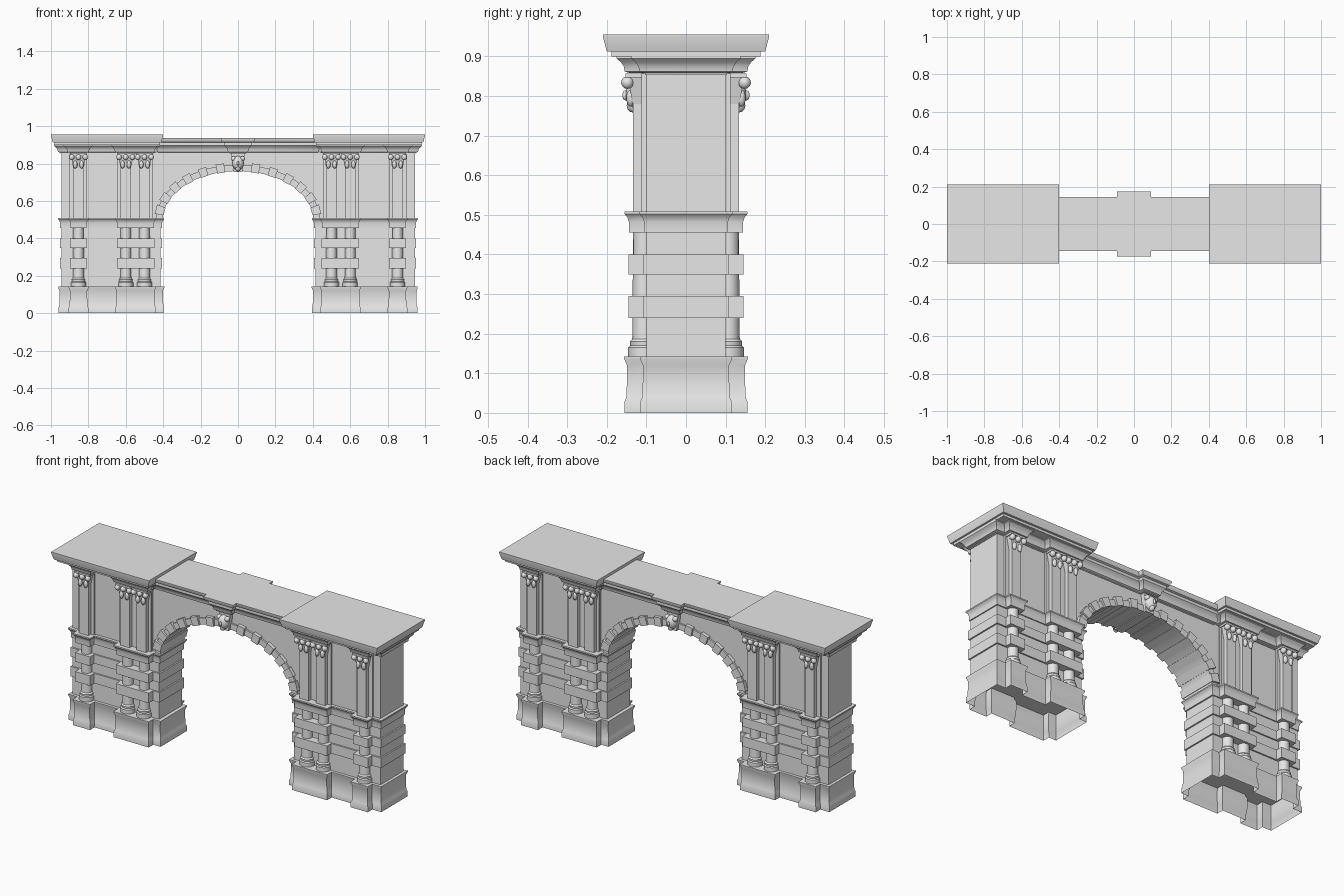
import bpy, bmesh, math

cube = bpy.data.objects.get("Cube")
if cube:
    bpy.data.objects.remove(cube, do_unlink=True)

stone = bpy.data.materials.new("grey_stone")
stone.use_nodes = True
GREY = (0.8, 0.8, 0.8, 1)
stone.diffuse_color = GREY
stone.node_tree.nodes["Principled BSDF"].inputs["Base Color"].default_value = GREY


def finish(bm, name, mirror=(False, False), angle=35):
    """Turn a bmesh into a named stone object, mirrored across x and/or y."""
    bmesh.ops.recalc_face_normals(bm, faces=bm.faces)
    mesh = bpy.data.meshes.new(name)
    bm.to_mesh(mesh)
    bm.free()
    mesh.materials.append(stone)
    ob = bpy.data.objects.new(name, mesh)
    bpy.context.collection.objects.link(ob)
    bpy.ops.object.select_all(action='DESELECT')
    ob.select_set(True)
    bpy.context.view_layer.objects.active = ob
    bpy.ops.object.shade_smooth_by_angle(angle=math.radians(angle))
    if any(mirror):
        mod = ob.modifiers.new("mirror", 'MIRROR')
        mod.use_axis = (mirror[0], mirror[1], False)
        mod.use_mirror_merge = False
    return ob


def plan(x0, x1, d, p=0, zones=()):
    """Stepped outline: a rectangle with projections over the column zones."""
    front = [(x0, -d)]
    for a, b in zones:
        front += [(a, -d), (a, -p), (b, -p), (b, -d)]
    front.append((x1, -d))
    return front + [(x, -y) for x, y in reversed(front)]


def offset(outline, o):
    """Offset a right-angled counter-clockwise outline with mitred corners."""
    out = []
    for i, (x, y) in enumerate(outline):
        px, py = outline[i - 1]
        qx, qy = outline[(i + 1) % len(outline)]
        sign = lambda v: (v > 1e-6) - (v < -1e-6)
        nx = sign(y - py) + sign(qy - y)
        ny = -sign(x - px) - sign(qx - x)
        out.append((x + nx * o, y + ny * o))
    return out


def moulding(name, outline, profile, mirror=(True, False), bottom=True):
    """Sweep a profile of (offset, z) around an outline."""
    bm = bmesh.new()
    rings = [[bm.verts.new((x, y, z)) for x, y in offset(outline, o)] for o, z in profile]
    n = len(outline)
    for lo, hi in zip(rings, rings[1:]):
        for i in range(n):
            j = (i + 1) % n
            bm.faces.new((lo[i], lo[j], hi[j], hi[i]))
    bm.faces.new(rings[-1])
    if bottom:
        bm.faces.new(rings[0][::-1])
    return finish(bm, name, mirror)


def box(bm, x0, x1, y0, y1, z0, z1):
    vs = bmesh.ops.create_cube(bm, size=1)["verts"]
    for v in vs:
        v.co = (x1 if v.co.x > 0 else x0, y1 if v.co.y > 0 else y0, z1 if v.co.z > 0 else z0)
    return vs


def ball(bm, centre, size, seg=10):
    vs = bmesh.ops.create_uvsphere(bm, u_segments=seg, v_segments=seg * 2 // 3, radius=1)["verts"]
    for v in vs:
        v.co = [c + s * k for c, s, k in zip(centre, size, v.co)]


def turned(bm, cx, cy, profile, seg=16):
    """Turned solid from (radius, z) pairs."""
    rings = [[bm.verts.new((cx + r * math.cos(i * math.tau / seg), cy + r * math.sin(i * math.tau / seg), z))
              for i in range(seg)] for r, z in profile]
    for lo, hi in zip(rings, rings[1:]):
        for i in range(seg):
            j = (i + 1) % seg
            bm.faces.new((lo[i], lo[j], hi[j], hi[i]))
    bm.faces.new(rings[-1])


ZONES = [(0.455, 0.64), (0.815, 0.89)]
UPPER_ZONES = [(0.465, 0.64), (0.815, 0.895)]
COLUMNS = (0.5, 0.6, 0.853)
BOTH = (True, True)

# Lower pier: open plinth, core, rusticated bands and impost
moulding("plinth", plan(0.41, 0.945, 0.1, 0.14, ZONES),
         [(0.015, 0), (0.015, 0.03), (0.011, 0.038), (0.009, 0.08), (0.009, 0.12),
          (0.016, 0.136), (0.016, 0.142)], bottom=False)
moulding("lower_pier", plan(0.414, 0.945, 0.1), [(0, 0.14), (0, 0.46)])
for i, (z0, z1) in enumerate([(0.24, 0.295), (0.35, 0.4)]):
    moulding(f"rusticated_band_{i + 1}", plan(0.414, 0.945, 0.1, 0.137, ZONES),
             [(0.008, z0), (0.008, z1)])
moulding("impost", plan(0.412, 0.945, 0.1, 0.138, ZONES),
         [(0.006, 0.455), (0.006, 0.482), (0.01, 0.494), (0.017, 0.502), (0.017, 0.509)])

# Lower half-round columns with turned bases
bm = bmesh.new()
for cx in COLUMNS:
    turned(bm, cx, -0.106, [(0.04, 0.142), (0.04, 0.165), (0.035, 0.17), (0.036, 0.18),
                            (0.03, 0.187), (0.029, 0.2), (0.028, 0.46)])
finish(bm, "lower_columns", BOTH)

# Upper pier with pilasters
moulding("upper_pier", plan(0.455, 0.945, 0.1), [(0, 0.5), (0, 0.86)])
bm = bmesh.new()
for a, b in UPPER_ZONES:
    box(bm, a - 0.008, b + 0.008, -0.112, -0.09, 0.5, 0.857)
for cx in COLUMNS:
    box(bm, cx - 0.028, cx + 0.028, -0.134, -0.1, 0.5, 0.8)
finish(bm, "upper_pilasters", BOTH)

# Capitals: flared bell, leaves, volutes and abacus
bm = bmesh.new()
for cx in COLUMNS:
    for v in box(bm, cx - 0.028, cx + 0.028, -0.134, -0.1, 0.78, 0.848):
        if v.co.z > 0.8:
            v.co.x = cx + (v.co.x - cx) * 1.5
            if v.co.y < -0.12:
                v.co.y = -0.148
    box(bm, cx - 0.046, cx + 0.046, -0.153, -0.1, 0.847, 0.857)
    for k in (-1, 0, 1):
        ball(bm, (cx + k * 0.036, -0.148, 0.834), (0.015, 0.016, 0.016))
    for k in (-1, 1):
        ball(bm, (cx + k * 0.017, -0.14, 0.795), (0.012, 0.011, 0.022), 8)
finish(bm, "capitals", BOTH, 60)

# Pier cornice: broken bed moulding, soffit slab and corona
moulding("bed_moulding", plan(0.455, 0.945, 0.1, 0.137, UPPER_ZONES),
         [(0.004, 0.853), (0.004, 0.858), (0.018, 0.862), (0.02, 0.875), (0.027, 0.885),
          (0.038, 0.895), (0.038, 0.902)])
moulding("soffit_slab", plan(0.42, 0.98, 0.188), [(0, 0.9), (0, 0.915)])
moulding("corona", plan(0.4, 1.0, 0.21), [(-0.01, 0.913), (-0.008, 0.92), (0, 0.951), (0, 0.956)])

# Arch: elliptical opening between the piers
A, B, SPRING = 0.405, 0.262, 0.5


def arch_point(t, o):
    """Point on the ellipse pushed outward by o along its normal."""
    nx, nz = B * math.cos(t), A * math.sin(t)
    n = math.hypot(nx, nz)
    return A * math.cos(t) + o * nx / n, SPRING + B * math.sin(t) + o * nz / n


def arc(t0, t1, o, steps):
    return [arch_point(t0 + (t1 - t0) * i / steps, o) for i in range(steps + 1)]


def slab(bm, outline, y):
    """Extrude an (x, z) outline from -y to y."""
    f = [bm.verts.new((x, -y, z)) for x, z in outline]
    b = [bm.verts.new((x, y, z)) for x, z in outline]
    bm.faces.new(f)
    bm.faces.new(b[::-1])
    for i in range(len(f)):
        j = (i + 1) % len(f)
        bm.faces.new((f[i], b[i], b[j], f[j]))


bm = bmesh.new()
slab(bm, arc(0, math.pi, 0, 32) + [(-0.47, SPRING), (-0.47, 0.86), (0.47, 0.86), (0.47, SPRING)], 0.095)
finish(bm, "arch_wall")

bm = bmesh.new()
slab(bm, arc(0, math.pi, -0.002, 32) + arc(math.pi, 0, 0.032, 32), 0.104)
finish(bm, "arch_ring")

# Alternating raised arch stones
bm = bmesh.new()
for k in range(6):
    t = math.radians(10 + 13.4 * k)
    speed = math.hypot(A * math.sin(t), B * math.cos(t))
    w = 0.021 / speed
    slab(bm, arc(t - w, t + w, -0.005, 1) + arc(t + w, t - w, 0.043, 1), 0.115)
finish(bm, "arch_stones", (True, False))

# Keystone with a carved head
bm = bmesh.new()
slab(bm, [(-0.024, 0.755), (0.024, 0.755), (0.036, 0.857), (-0.036, 0.857)], 0.118)
finish(bm, "keystone")
bm = bmesh.new()
ball(bm, (0, -0.125, 0.803), (0.031, 0.028, 0.038), 16)
ball(bm, (0, -0.132, 0.776), (0.015, 0.018, 0.018))
ball(bm, (0, -0.153, 0.802), (0.006, 0.008, 0.013), 8)
for s in (-1, 1):
    ball(bm, (s * 0.024, -0.128, 0.826), (0.014, 0.016, 0.014))
finish(bm, "keystone_head", (False, True), 60)

# Central entablature breaking forward over the keystone
moulding("central_entablature", plan(-0.42, 0.42, 0.095, 0.125, [(-0.042, 0.042)]),
         [(0.003, 0.853), (0.003, 0.858), (0.012, 0.862), (0.014, 0.876), (0.022, 0.888),
          (0.032, 0.897), (0.032, 0.912), (0.042, 0.916), (0.05, 0.932), (0.05, 0.938)],
         mirror=(False, False))
